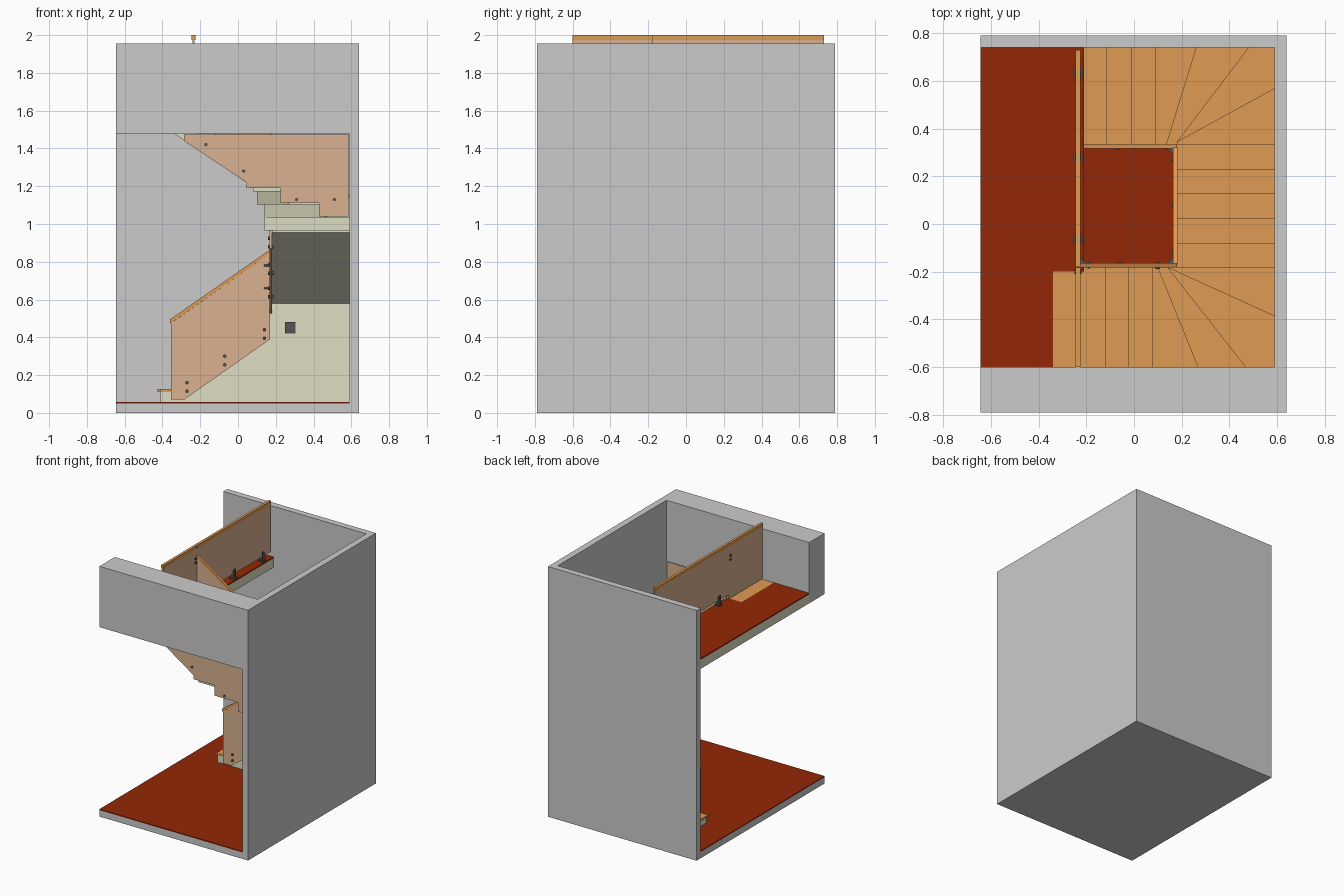
import bpy, bmesh
from math import pi
from mathutils import Matrix, Vector

if "Cube" in bpy.data.objects:
    bpy.data.objects.remove(bpy.data.objects["Cube"])


def material(name, r, g, b):
    m = bpy.data.materials.new(name)
    m.diffuse_color = (r ** 2.2, g ** 2.2, b ** 2.2, 1)
    m.use_nodes = True
    m.node_tree.nodes["Principled BSDF"].inputs["Base Color"].default_value = m.diffuse_color
    return m


GREY = None
RED = material("red_floor", .57, .17, .06)
WOOD = material("wood", .87, .60, .33)
TAN = material("tan_panel", .85, .69, .56)
CREAM = material("cream", .87, .87, .76)
DARK = material("dark_metal", .33, .34, .33)


def prism(name, pts, axis, lo, hi, mat):
    """Extrude a 2D outline along an axis: z uses (x,y), y uses (x,z), x uses (y,z)."""
    place = {'z': lambda a, b, c: (a, b, c),
             'y': lambda a, b, c: (a, c, b),
             'x': lambda a, b, c: (c, a, b)}[axis]
    bm = bmesh.new()
    face = bm.faces.new([bm.verts.new(place(a, b, lo)) for a, b in pts])
    ext = bmesh.ops.extrude_face_region(bm, geom=[face])
    moved = [v for v in ext['geom'] if isinstance(v, bmesh.types.BMVert)]
    bmesh.ops.translate(bm, verts=moved, vec=Vector(place(0, 0, hi - lo)))
    bmesh.ops.recalc_face_normals(bm, faces=bm.faces)
    me = bpy.data.meshes.new(name)
    bm.to_mesh(me)
    bm.free()
    ob = bpy.data.objects.new(name, me)
    bpy.context.collection.objects.link(ob)
    if mat:
        me.materials.append(mat)
    return ob


def box(name, x0, x1, y0, y1, z0, z1, mat):
    return prism(name, [(x0, y0), (x1, y0), (x1, y1), (x0, y1)], 'z', z0, z1, mat)


def stud(name, x, y, z, axis, length=.03):
    """Round panel fixing."""
    bm = bmesh.new()
    rot = Matrix.Rotation(pi / 2, 4, 'X' if axis == 'y' else 'Y')
    bmesh.ops.create_cone(bm, cap_ends=True, segments=16, radius1=.009, radius2=.009,
                          depth=length, matrix=Matrix.Translation((x, y, z)) @ rot)
    me = bpy.data.meshes.new(name)
    bm.to_mesh(me)
    bm.free()
    me.materials.append(DARK)
    bpy.context.collection.objects.link(bpy.data.objects.new(name, me))


def sloped_panel(name, a, b, axis, lo, hi, bottom, top, cap=.02):
    """Balustrade panel with a wooden handrail; bottom/top are heights at a and b."""
    prism(name, [(a, bottom[0]), (b, bottom[1]), (b, top[1] - cap), (a, top[0] - cap)],
          axis, lo, hi, TAN)
    prism(name + "_handrail", [(a, top[0] - cap), (b, top[1] - cap), (b, top[1]), (a, top[0])],
          axis, lo - .003, hi + .003, WOOD)


# Building shell
box("base_slab", -.645, .64, -.79, .79, 0, .05, GREY)
box("right_wall", .59, .64, -.79, .79, .05, 1.955, GREY)
box("back_wall", -.645, .59, .74, .79, .05, 1.955, GREY)
box("front_upper_wall", -.645, .59, -.79, -.6, 1.48, 1.955, GREY)
box("lower_floor", -.645, .59, -.79, .74, .05, .058, RED)

# Upper floor with a notch for the wooden landing
outline = [(-.645, -.6), (-.34, -.6), (-.34, -.2), (-.21, -.2), (-.21, .74), (-.645, .74)]
prism("upper_slab", outline, 'z', 1.48, 1.55, CREAM)
prism("upper_floor", outline, 'z', 1.55, 1.56, RED)

# Staircase: 22 equal rises
RISE, T = .0683, .014


def top(n):
    return .057 + RISE * n


def rect(x0, x1, y0, y1):
    return [(x0, y0), (x1, y0), (x1, y1), (x0, y1)]


bx = [-.41, -.315, -.213, -.115, -.01, .09]
sy = [.335, .23, .13, .025, -.08, -.18]
fx = [.08, -.02, -.12, -.23, -.34]
steps = [rect(bx[i], bx[i + 1], .335, .74) for i in range(5)]
steps += [[(.09, .335), (.135, .335), (.26, .74), (.09, .74)],
          [(.135, .335), (.18, .335), (.18, .345), (.48, .74), (.26, .74)],
          [(.18, .345), (.59, .57), (.59, .74), (.48, .74)],
          [(.18, .335), (.59, .335), (.59, .57), (.18, .345)]]
steps += [rect(.18, .59, sy[i + 1], sy[i]) for i in range(5)]
steps += [[(.14, -.18), (.59, -.385), (.59, -.18)],
          [(.14, -.18), (.47, -.6), (.59, -.6), (.59, -.385)],
          [(.1, -.18), (.27, -.6), (.47, -.6), (.14, -.18)],
          [(.08, -.18), (.08, -.6), (.27, -.6), (.1, -.18)]]
steps += [rect(fx[i + 1], fx[i], -.6, -.18) for i in range(3)]
steps.append(rect(-.34, -.23, -.6, -.2))

for i, pts in enumerate(steps, 1):
    prism(f"tread_{i}", pts, 'z', top(i) - T, top(i), WOOD)
    if i <= 9:            # solid down to the floor
        prism(f"step_base_{i}", pts, 'z', .058, top(i) - T, CREAM)
    elif 15 <= i <= 18:   # winder boxes with stepped soffit
        prism(f"winder_base_{i}", pts, 'z', top(i) - .115, top(i) - T, CREAM)
box("first_nosing", -.425, -.41, .325, .74, top(1) - T, top(1), WOOD)


def flight(name, edges, first, axis, lo, hi, soffit):
    pts = []
    for k in range(len(edges) - 1):
        z = top(first + k) - T
        pts += [(edges[k], z), (edges[k + 1], z)]
    prism(name, pts + soffit, axis, lo, hi, CREAM)


flight("side_flight_body", sy, 10, 'x', .18, .59, [(-.18, .955), (.335, .58)])
flight("upper_flight_body", fx, 19, 'y', -.6, -.18, [(-.34, 1.48), (.08, 1.195)])

# Cupboard door under the stairs
box("cupboard_door", .25, .51, .33, .335, .06, .48, CREAM)
box("door_latch", .25, .305, .326, .331, .42, .48, DARK)

# Inner balustrades round the well
prism("lower_balustrade", [(-.355, .07), (-.285, .07), (.17, .39), (.17, .845), (-.355, .475)],
      'y', .32, .333, TAN)
prism("lower_handrail", [(-.36, .472), (.18, .852), (.18, .872), (-.36, .495)],
      'y', .317, .336, WOOD)
sloped_panel("side_balustrade", .32, -.17, 'x', .167, .18, (.53, .87), (1.01, 1.35))
sloped_panel("upper_balustrade", .18, -.23, 'y', -.18, -.167, (1.165, 1.44), (1.645, 1.92))

# Outer stepped panel below the front wall
prism("outer_string_panel",
      [(-.285, 1.475), (-.285, 1.44), (.045, 1.22), (.045, 1.19), (.225, 1.19), (.225, 1.11),
       (.43, 1.11), (.43, 1.04), (.585, 1.04), (.585, 1.475)], 'y', -.612, -.6, TAN)

# Landing railing and its gate section
for name, y0, y1, z0 in (("landing_railing", -.18, .73, 1.60), ("landing_gate", -.6, -.182, 1.565)):
    box(name, -.241, -.229, y0, y1, z0, 1.975, TAN)
    box(name + "_cap", -.245, -.225, y0, y1, 1.975, 2.0, WOOD)
for i, y in enumerate((.635, .28, -.065)):
    box(f"railing_shoe_{i}", -.255, -.215, y - .018, y + .018, 1.56, 1.572, DARK)
    box(f"railing_clamp_{i}", -.247, -.223, y - .012, y + .012, 1.57, 1.635, DARK)

# Round fixings
for i, (x, z) in enumerate([(.14, .44), (.14, .395), (-.07, .30), (-.07, .255), (-.27, .16), (-.27, .115)]):
    stud(f"lower_stud_{i}", x, .327, z, 'y')
for i, (x, z) in enumerate([(-.17, 1.42), (.03, 1.28), (.31, 1.13), (.51, 1.13)]):
    stud(f"outer_stud_{i}", x, -.607, z, 'y', .02)
for i, (y, z) in enumerate([(.27, .66), (.27, .615), (.08, .785), (.08, .74), (-.12, .925), (-.12, .88)]):
    stud(f"side_stud_{i}", .174, y, z, 'x')
for i, x in enumerate((.1, -.06, -.19)):
    for j in range(2):
        stud(f"upper_stud_{i}_{j}", x, -.174, 1.29 - .67 * (x - .1) - .045 * j, 'y')
for i, z in enumerate((1.90, 1.87)):
    stud(f"railing_stud_{i}", -.235, -.2, z, 'x')

# Triangular corner clips joining the panels
for i, (x, y, sx, s, zs) in enumerate([(.167, .32, -1, -1, (.78, .66)),
                                       (.167, -.167, -1, 1, (1.25, 1.20)),
                                       (-.229, -.167, 1, 1, (1.85, 1.65))]):
    for j, z in enumerate(zs):
        prism(f"corner_clip_{i}_{j}", [(x, y), (x + .03 * sx, y), (x, y + .03 * s)],
              'z', z - .005, z + .005, DARK)
